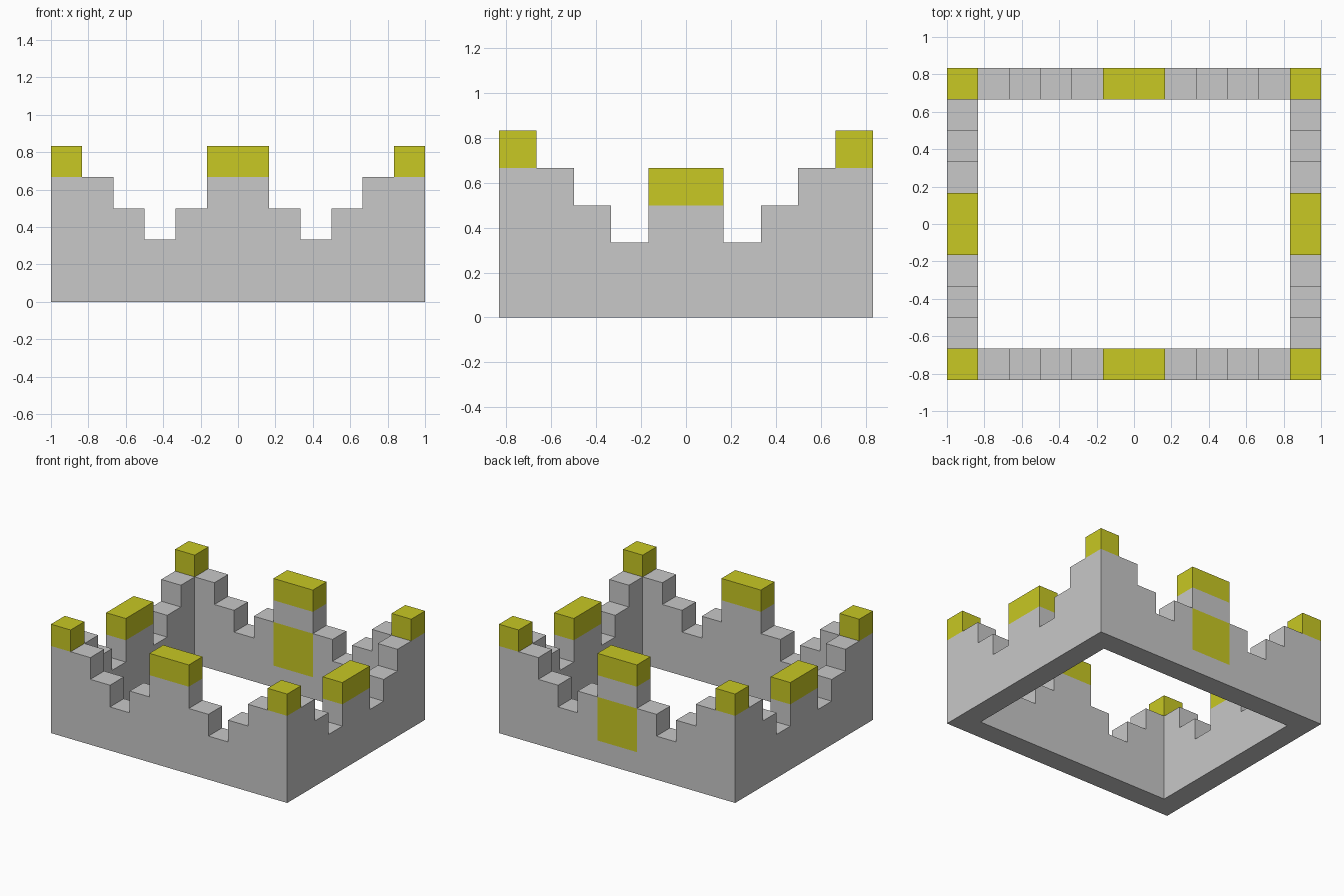
import bpy, bmesh, math
from mathutils import Matrix, Vector

if "Cube" in bpy.data.objects:
    bpy.data.objects.remove(bpy.data.objects["Cube"])

U = 1 / 6  # one block


def material(name, rgb):
    m = bpy.data.materials.new(name)
    m.diffuse_color = (*rgb, 1)
    m.use_nodes = True
    m.node_tree.nodes["Principled BSDF"].inputs["Base Color"].default_value = m.diffuse_color
    return m


STONE = material("grey stone", (0.58, 0.58, 0.58))
YELLOW = material("yellow trim", (0.58, 0.58, 0.017))


def wall(name, half, outer, angle, is_yellow, is_hidden):
    """Stepped wall of unit blocks, mirrored about its middle, facing -y before turning.
    half: column heights from the middle outwards; outer: distance of the outer face."""
    bm = bmesh.new()
    # flat stepped sheet of unit squares
    for i, h in enumerate(half):
        for x in (i, -i - 1):
            for z in range(h):
                bm.faces.new([bm.verts.new((x + a, -outer, z + b))
                              for a, b in ((0, 0), (1, 0), (1, 1), (0, 1))])
    bmesh.ops.remove_doubles(bm, verts=bm.verts[:], dist=0.01)
    # thicken inwards by one block
    ext = bmesh.ops.extrude_face_region(bm, geom=bm.faces[:])
    moved = [g for g in ext["geom"] if isinstance(g, bmesh.types.BMVert)]
    bmesh.ops.translate(bm, verts=moved, vec=(0, 1, 0))
    bmesh.ops.recalc_face_normals(bm, faces=bm.faces[:])
    # paint by position and drop faces buried in the corner joints
    hidden = []
    for f in bm.faces:
        c = f.calc_center_median()
        f.material_index = int(is_yellow(abs(c.x), c.z, f.normal))
        if is_hidden(abs(c.x), c.z, f.normal):
            hidden.append(f)
    bmesh.ops.delete(bm, geom=hidden, context='FACES')
    bm.transform(Matrix.Rotation(angle, 4, 'Z') @ Matrix.Scale(U, 4))
    me = bpy.data.meshes.new(name)
    bm.to_mesh(me)
    bm.free()
    me.materials.append(STONE)
    me.materials.append(YELLOW)
    bpy.context.collection.objects.link(bpy.data.objects.new(name, me))


# rules: capped merlons, gate panel, buried joint faces
def long_cap(x, z, n):
    return z > 4.1


def gate_cap(x, z, n):
    return z > 4.1 or (x < 1 and 1 < z < 3 and abs(n.y) > 0.5)


def side_cap(x, z, n):
    return z > 3.1 and x < 1.1


def long_joint(x, z, n):
    return x > 5 and z < 4 and n.y > 0.5


def side_joint(x, z, n):
    return x > 3.9


LONG, SIDE = [5, 3, 2, 3, 4, 5], [4, 2, 3, 4]
wall("front_wall", LONG, 5, 0, long_cap, long_joint)
wall("back_gate_wall", LONG, 5, math.pi, gate_cap, long_joint)
wall("right_wall", SIDE, 6, math.pi / 2, side_cap, side_joint)
wall("left_wall", SIDE, 6, -math.pi / 2, side_cap, side_joint)
